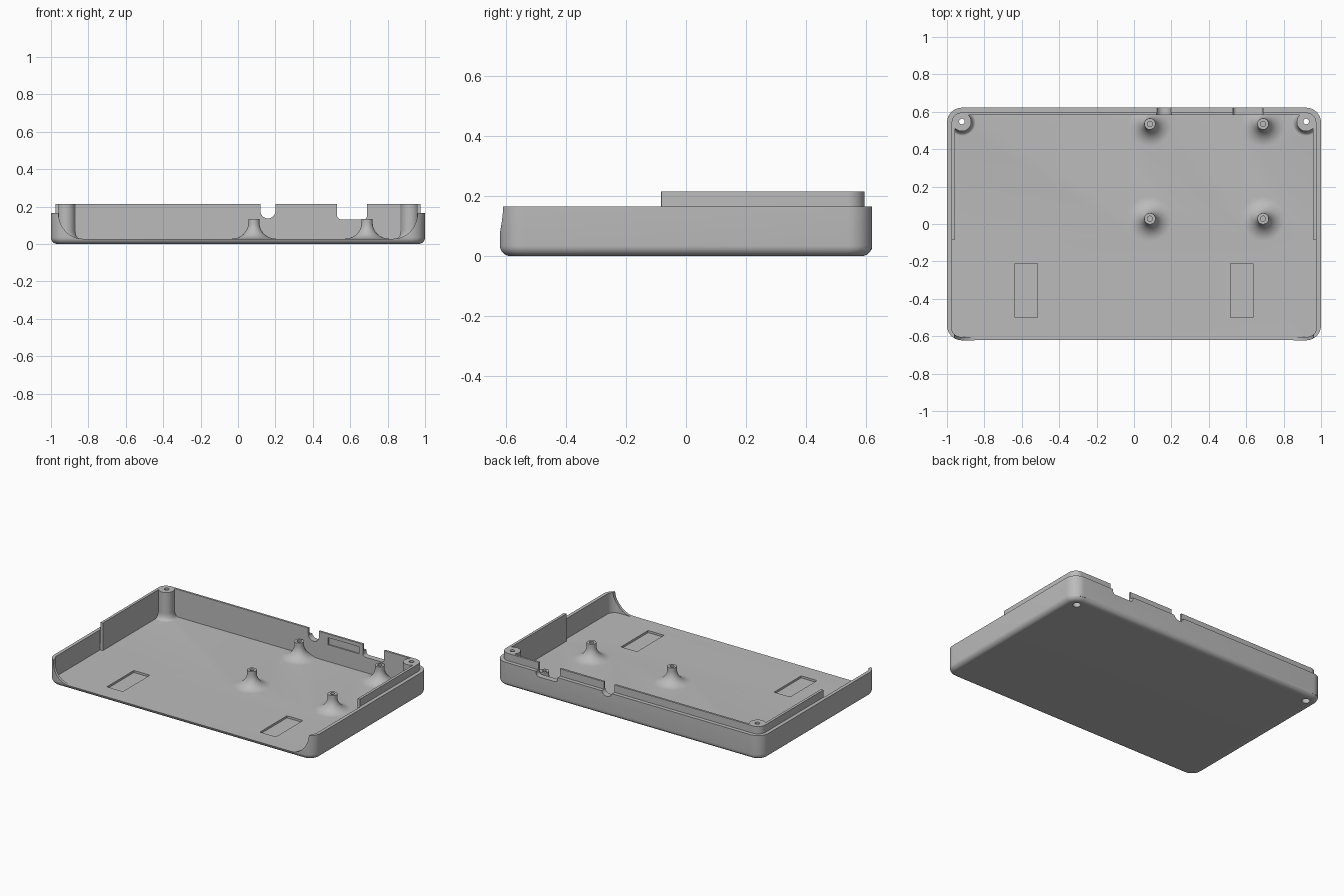
import bpy, bmesh
from math import sin, cos, pi

if "Cube" in bpy.data.objects:
    bpy.data.objects.remove(bpy.data.objects["Cube"])

grey = bpy.data.materials.new("mid grey")
grey.use_nodes = True
GREY = (0.5, 0.5, 0.5, 1)
grey.diffuse_color = GREY
grey.node_tree.nodes["Principled BSDF"].inputs["Base Color"].default_value = GREY

W, D, H = 1.0, 0.622, 0.165      # half width, half depth, wall height
LIP, FLOOR = 0.215, 0.028        # lip top, inner floor level
LIP_Y = -0.083                   # front end of the raised lip


def loft(name, rings):
    """Solid through a stack of rings holding equal numbers of points."""
    bm = bmesh.new()
    loops = [[bm.verts.new(p) for p in ring] for ring in rings]
    n = len(loops[0])
    for a, b in zip(loops, loops[1:]):
        for i in range(n):
            j = (i + 1) % n
            bm.faces.new((a[i], a[j], b[j], b[i]))
    bm.faces.new(loops[0][::-1])
    bm.faces.new(loops[-1])
    bmesh.ops.recalc_face_normals(bm, faces=bm.faces)
    mesh = bpy.data.meshes.new(name)
    bm.to_mesh(mesh)
    bm.free()
    obj = bpy.data.objects.new(name, mesh)
    bpy.context.collection.objects.link(obj)
    mesh.materials.append(grey)
    return obj


def outline(x, y0, y1, z, r_front, r_back, steps=10):
    """Rounded rectangle, symmetric in x."""
    corners = ((x, y1, r_back, 0), (-x, y1, r_back, 1),
               (-x, y0, r_front, 2), (x, y0, r_front, 3))
    pts = []
    for cx, cy, r, q in corners:
        sx = 1 if cx > 0 else -1
        sy = 1 if cy == y1 else -1
        for i in range(steps + 1):
            a = (q + i / steps) * pi / 2
            pts.append((cx - sx * r + r * cos(a), cy - sy * r + r * sin(a), z))
    return pts


def tray(name, x, y0, y1, z0, z1, rf, rb):
    return loft(name, [outline(x, y0, y1, z, rf, rb) for z in (z0, z1)])


def box(name, x0, x1, y0, y1, z0, z1):
    return loft(name, [[(x0, y0, z), (x1, y0, z), (x1, y1, z), (x0, y1, z)]
                       for z in (z0, z1)])


def extrude_y(name, profile, y0, y1):
    return loft(name, [[(x, y, z) for x, z in profile] for y in (y0, y1)])


def turned(name, x, y, profile, sides=40):
    return loft(name, [[(x + r * cos(2 * pi * i / sides), y + r * sin(2 * pi * i / sides), z)
                        for i in range(sides)] for r, z in profile])


def combine(target, tool, operation):
    mod = target.modifiers.new("combine", "BOOLEAN")
    mod.operation, mod.solver, mod.object = operation, "EXACT", tool
    with bpy.context.temp_override(object=target, active_object=target):
        bpy.ops.object.modifier_apply(modifier=mod.name)
    bpy.data.objects.remove(tool)


def flare(r, spread, rise, top, steps=12):
    """Concave foot followed by a straight neck."""
    foot = [(r + spread * (1 - sin(a)), FLOOR + rise * (1 - cos(a)))
            for a in [i / steps * pi / 2 for i in range(steps + 1)]]
    return [(r + spread, FLOOR - 0.006)] + foot + [(r, top)]


# Outer shell with a rounded underside
R = 0.035
rings = []
for i in range(9):
    a = i / 8 * pi / 2
    inset = R * (1 - sin(a))
    rings.append(outline(W - inset, inset - D, D - inset, R * (1 - cos(a)),
                         0.08 - inset, 0.08 - inset))
rings.append(outline(W, -D, D, H, 0.08, 0.08))
case = loft("case_bottom", rings)

# Raised lip around the rear half, then the hollow interior
combine(case, tray("lip", 0.975, LIP_Y, 0.596, 0.1, LIP, 0.001, 0.055), "UNION")
combine(case, tray("rear_hollow", 0.957, -0.3, 0.582, FLOOR, 0.3, 0.001, 0.04), "DIFFERENCE")
combine(case, tray("front_hollow", 0.977, -0.604, LIP_Y, FLOOR, 0.3, 0.055, 0.001), "DIFFERENCE")

# Wide front opening with curved ends
arc = [(0.83 + 0.13 * cos(a), H - (H - FLOOR) * sin(a))
       for a in [i / 14 * pi / 2 for i in range(15)]]
opening = [(0.96, 0.3)] + arc
opening += [(-x, z) for x, z in reversed(opening)]
combine(case, extrude_y("front_opening", opening, -0.7, -0.5), "DIFFERENCE")

# Rear corner screw posts, with holes and counterbores underneath
for x in (-0.92, 0.92):
    combine(case, turned("corner_post", x, 0.546, flare(0.05, 0.025, 0.045, LIP)), "UNION")
    combine(case, turned("screw_hole", x, 0.548, [(0.015, -0.1), (0.015, 0.3)]), "DIFFERENCE")
    combine(case, turned("counterbore", x, 0.548, [(0.025, -0.1), (0.025, 0.08)]), "DIFFERENCE")

# Board standoffs with flared feet and blind holes
for x in (0.085, 0.69):
    for y in (0.028, 0.535):
        spread = 0.09 if y < 0.1 else 0.056
        post = turned("standoff", x, y, flare(0.03, 0.09, 0.085, 0.135))
        if spread < 0.09:
            combine(post, box("trim", -1, 1, 0.6, 0.8, 0, 0.3), "DIFFERENCE")
        combine(case, post, "UNION")
        combine(case, turned("pilot_hole", x, y, [(0.014, 0.06), (0.014, 0.2)]), "DIFFERENCE")

# Round-bottomed cable slot and connector gap in the rear wall
for x0, x1, bottom, r in ((0.12, 0.2, 0.137, 0.039), (0.53, 0.69, 0.132, 0.02)):
    slot = [(x1, 0.3), (x0, 0.3)]
    for cx, start in ((x0 + r, pi), (x1 - r, 1.5 * pi)):
        slot += [(cx + r * cos(start + i / 8 * pi / 2),
                  bottom + r + r * sin(start + i / 8 * pi / 2)) for i in range(9)]
    combine(case, extrude_y("rear_slot", slot, 0.57, 0.7), "DIFFERENCE")

# Shallow recess on the inner rear wall and two pockets in the floor
combine(case, box("wall_recess", 0.27, 0.5, 0.55, 0.59, 0.142, 0.19), "DIFFERENCE")
for x in (-0.575, 0.575):
    combine(case, box("floor_pocket", x - 0.06, x + 0.06, -0.5, -0.21, 0.014, 0.1), "DIFFERENCE")

# Smooth curves, crisp edges
bpy.ops.object.select_all(action="DESELECT")
case.select_set(True)
bpy.context.view_layer.objects.active = case
bpy.ops.object.shade_smooth_by_angle(angle=pi / 6)
